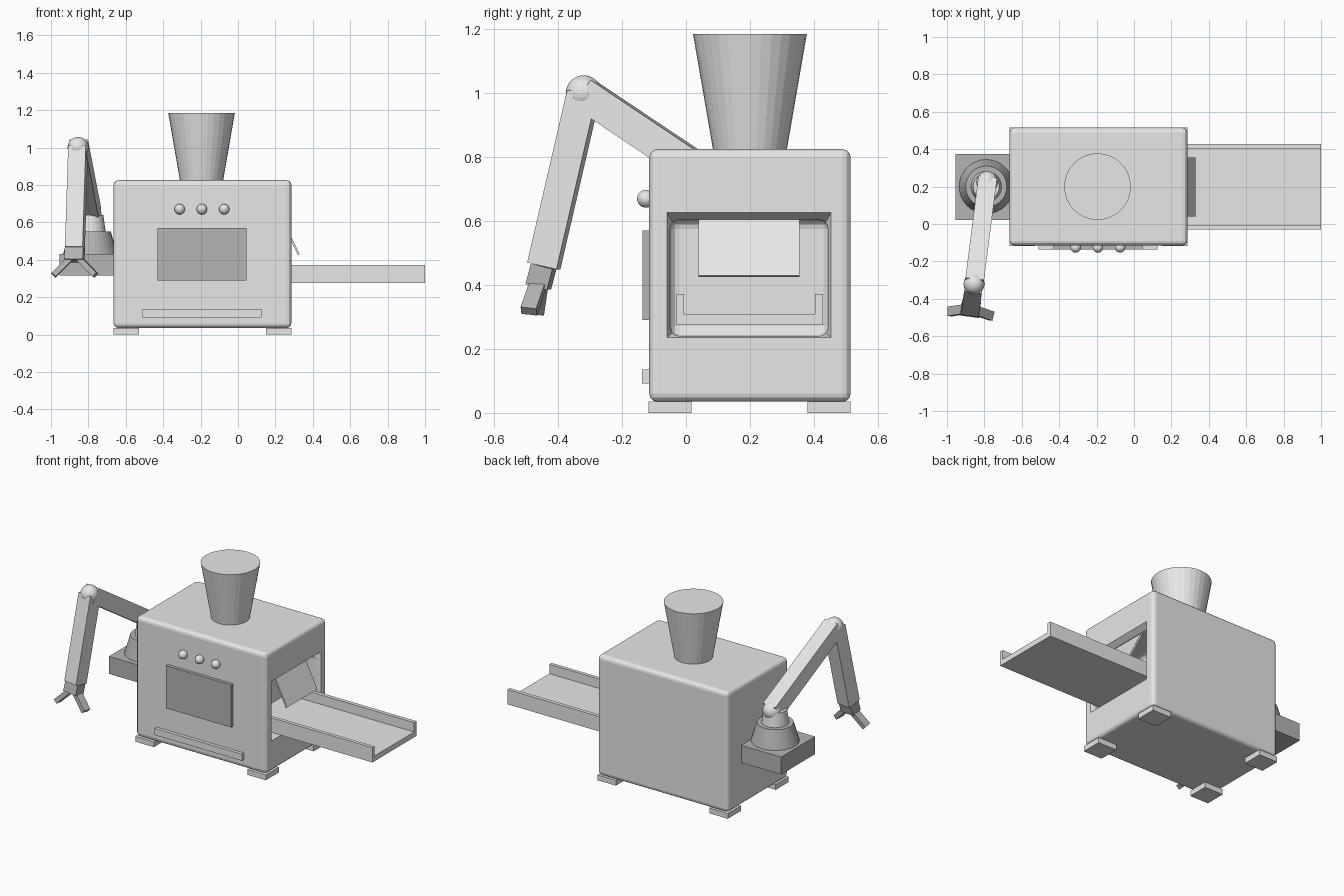
import bpy, bmesh
from mathutils import Vector, Matrix

if "Cube" in bpy.data.objects:
    bpy.data.objects.remove(bpy.data.objects["Cube"])


def material(name, v):
    m = bpy.data.materials.new(name)
    m.diffuse_color = (v, v, v, 1)
    m.use_nodes = True
    m.node_tree.nodes["Principled BSDF"].inputs["Base Color"].default_value = m.diffuse_color
    return m


LIGHT = material("light grey", 0.8)
DARK = material("dark grey", 0.46)


def finish(name, bm, mat):
    bmesh.ops.recalc_face_normals(bm, faces=bm.faces)
    me = bpy.data.meshes.new(name)
    bm.to_mesh(me)
    bm.free()
    me.materials.append(mat)
    ob = bpy.data.objects.new(name, me)
    bpy.context.collection.objects.link(ob)
    return ob


def box(name, lo, hi, mat=LIGHT):
    lo, hi = Vector(lo), Vector(hi)
    bm = bmesh.new()
    bmesh.ops.create_cube(bm, size=1, matrix=Matrix.Translation((lo + hi) / 2)
                          @ Matrix.Diagonal((*(hi - lo), 1)))
    return finish(name, bm, mat)


def cone(name, x, y, z0, z1, r0, r1, mat=LIGHT):
    bm = bmesh.new()
    bmesh.ops.create_cone(bm, cap_ends=True, segments=32, radius1=r0, radius2=r1,
                          depth=z1 - z0,
                          matrix=Matrix.Translation((x, y, (z0 + z1) / 2)))
    return finish(name, bm, mat)


def ball(name, pos, r, mat=LIGHT):
    bm = bmesh.new()
    bmesh.ops.create_uvsphere(bm, u_segments=32, v_segments=16, radius=r,
                              matrix=Matrix.Translation(pos))
    return finish(name, bm, mat)


def beam(name, a, b, width, depth, mat=LIGHT, side=(1, -0.13, 0)):
    """Box running from a to b; width is measured along the side direction."""
    a, b = Vector(a), Vector(b)
    z = (b - a).normalized()
    y = z.cross(Vector(side)).normalized()
    x = y.cross(z)
    rot = Matrix((x, y, z)).transposed().to_4x4()
    bm = bmesh.new()
    bmesh.ops.create_cube(bm, size=1, matrix=Matrix.Translation((a + b) / 2) @ rot
                          @ Matrix.Diagonal((width, depth, (b - a).length, 1)))
    return finish(name, bm, mat)


def bevel(ob, width, segments):
    m = ob.modifiers.new("bevel", 'BEVEL')
    m.width, m.segments = width, segments


def cut(ob, cutter):
    m = ob.modifiers.new("cut", 'BOOLEAN')
    m.object, m.solver = cutter, 'EXACT'
    cutter.hide_render = True
    cutter.hide_viewport = True


# Rounded machine body with an outlet on the right side
body = box("body", (-0.665, -0.115, 0.035), (0.285, 0.515, 0.825))
bevel(body, 0.025, 3)
pocket = box("outlet_cutter", (0.05, -0.05, 0.24), (0.5, 0.445, 0.605))
bevel(pocket, 0.03, 3)
cut(body, pocket)

# Flared mouth around the outlet
bm = bmesh.new()
rings = []
for x, y0, y1, z0, z1 in ((0.24, -0.042, 0.437, 0.25, 0.597),
                          (0.30, -0.065, 0.46, 0.232, 0.637)):
    rings.append([bm.verts.new((x, y, z))
                  for y, z in ((y0, z0), (y1, z0), (y1, z1), (y0, z1))])
for ring in rings:
    bm.faces.new(ring)
for i in range(4):
    j = (i + 1) % 4
    bm.faces.new((rings[0][i], rings[0][j], rings[1][j], rings[1][i]))
cut(body, finish("mouth_cutter", bm, LIGHT))

# Feet
for x in (-0.665, 0.15):
    for y in (-0.118, 0.38):
        box("foot", (x, y, 0), (x + 0.135, y + 0.135, 0.035))

# Hopper
cone("hopper", -0.195, 0.2, 0.815, 1.185, 0.114, 0.178)

# Front panel: window, knobs and slot bar
box("window", (-0.43, -0.136, 0.29), (0.045, -0.11, 0.57), DARK)
box("slot_bar", (-0.51, -0.137, 0.092), (0.125, -0.11, 0.136))
for x in (-0.312, -0.193, -0.074):
    ball("knob", (x, -0.125, 0.67), 0.028)

# Output tray with a U-shaped section
profile = ((-0.03, 0.275), (0.428, 0.275), (0.428, 0.372), (0.403, 0.372),
           (0.403, 0.31), (-0.007, 0.31), (-0.007, 0.372), (-0.03, 0.372))
bm = bmesh.new()
face = bm.faces.new([bm.verts.new((0.07, y, z)) for y, z in profile])
ext = bmesh.ops.extrude_face_region(bm, geom=[face], use_keep_orig=True)
bmesh.ops.translate(bm, vec=(0.93, 0, 0),
                    verts=[v for v in ext["geom"] if isinstance(v, bmesh.types.BMVert)])
finish("tray", bm, LIGHT)

# Tilted outlet flap
beam("flap", (0.238, 0.197, 0.605), (0.325, 0.197, 0.428), 0.316, 0.01, side=(0, 1, 0))

# Arm base
box("arm_base", (-0.955, 0.022, 0.315), (-0.64, 0.375, 0.43), DARK)
cone("arm_turret", -0.79, 0.2, 0.43, 0.55, 0.145, 0.11, DARK)
cone("arm_collar", -0.79, 0.2, 0.55, 0.64, 0.082, 0.07)

# Jointed arm
shoulder, elbow = (-0.785, 0.225, 0.635), (-0.855, -0.32, 1.0)
wrist, palm = (-0.872, -0.445, 0.46), (-0.876, -0.462, 0.395)
ball("shoulder_joint", shoulder, 0.057)
ball("elbow_joint", elbow, 0.056)
beam("upper_arm", shoulder, elbow, 0.1, 0.1)
beam("forearm", elbow, wrist, 0.095, 0.095)

# Gripper
beam("gripper_palm", wrist, palm, 0.1, 0.07, DARK)
beam("gripper_finger", (-0.898, -0.455, 0.405), (-0.986, -0.468, 0.318),
     0.03, 0.05, DARK, side=(1, -0.13, -1))
beam("gripper_finger", (-0.848, -0.462, 0.405), (-0.762, -0.492, 0.318),
     0.03, 0.05, DARK, side=(1, -0.13, 1))
